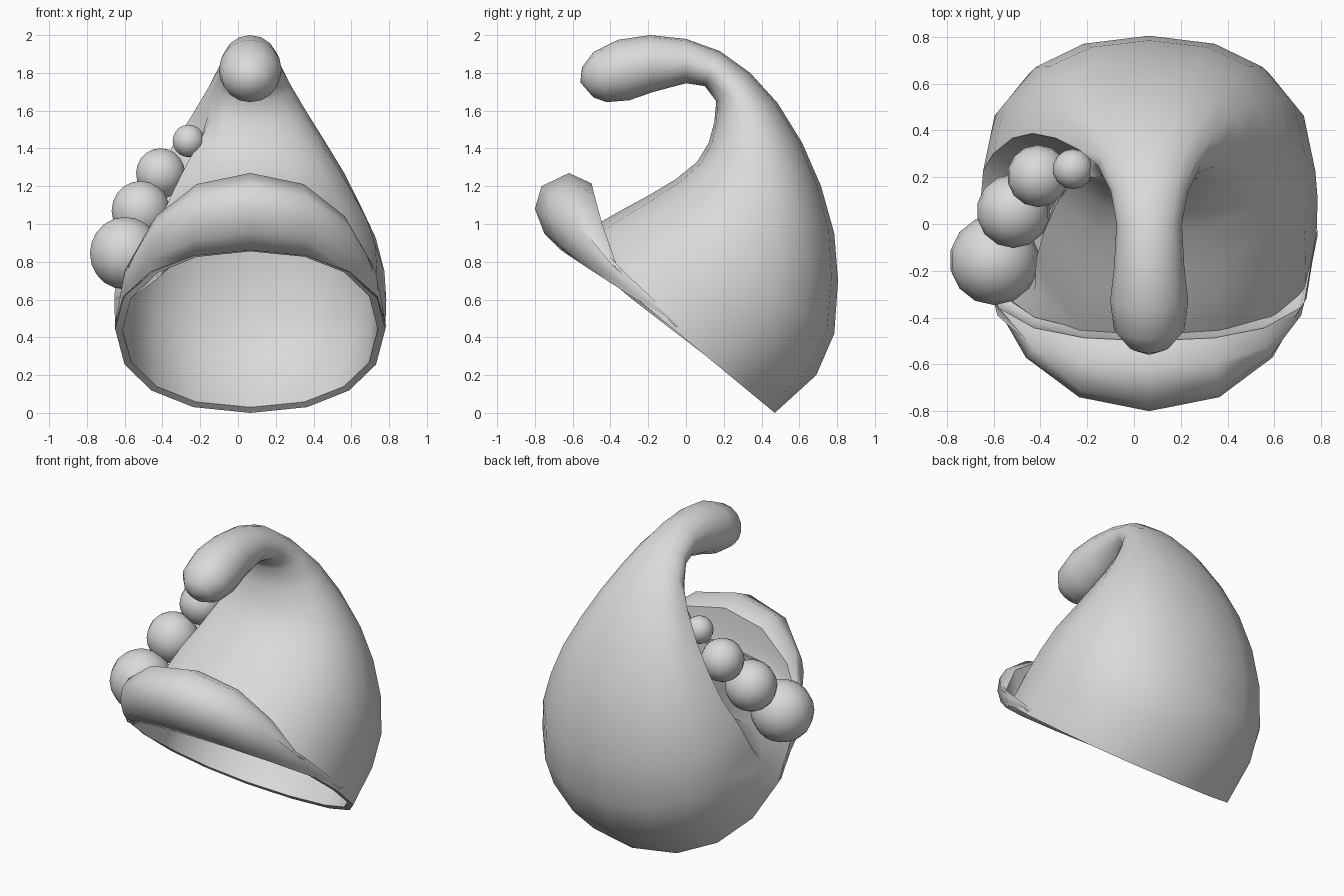
import bpy, bmesh, math

if "Cube" in bpy.data.objects:
    bpy.data.objects.remove(bpy.data.objects["Cube"])

CX = 0.065   # centre line of the hat
SEG = 16

grey = bpy.data.materials.new("light_grey")
grey.diffuse_color = (0.7, 0.7, 0.7, 1)
grey.use_nodes = True
grey.node_tree.nodes["Principled BSDF"].inputs["Base Color"].default_value = grey.diffuse_color


def power(v, e):
    return math.copysign(abs(v) ** e, v) if abs(v) > 1e-6 else 0.0


def finish(name, bm, angle=40, wall=0):
    bmesh.ops.recalc_face_normals(bm, faces=bm.faces)
    mesh = bpy.data.meshes.new(name)
    bm.to_mesh(mesh)
    bm.free()
    mesh.materials.append(grey)
    ob = bpy.data.objects.new(name, mesh)
    bpy.context.collection.objects.link(ob)
    bpy.ops.object.select_all(action='DESELECT')
    ob.select_set(True)
    bpy.context.view_layer.objects.active = ob
    if wall:
        mod = ob.modifiers.new("wall", 'SOLIDIFY')
        mod.thickness = wall
        mod.offset = -1
        bpy.ops.object.modifier_apply(modifier="wall")
    bpy.ops.object.shade_smooth_by_angle(angle=math.radians(angle))
    return ob


# Hat cone: each ring is (front y, front z, back y, back z, half width)
rings = [
    (-0.60, 0.885, 0.47, 0.00, 0.715), (-0.47, 1.00, 0.69, 0.20, 0.72),
    (-0.33, 1.08, 0.785, 0.42, 0.71), (-0.20, 1.15, 0.805, 0.70, 0.665),
    (-0.05, 1.24, 0.785, 0.95, 0.585), (0.06, 1.33, 0.715, 1.20, 0.50),
    (0.12, 1.43, 0.615, 1.43, 0.40), (0.15, 1.54, 0.485, 1.64, 0.30),
    (0.16, 1.65, 0.34, 1.80, 0.22), (0.10, 1.73, 0.18, 1.915, 0.165),
    (0.00, 1.745, 0.00, 1.98, 0.14), (-0.17, 1.70, -0.19, 2.00, 0.15),
    (-0.30, 1.655, -0.36, 1.975, 0.167), (-0.42, 1.645, -0.49, 1.91, 0.15),
    (-0.49, 1.67, -0.55, 1.83, 0.09),
]
# Groove on the left side that holds the beads: ring -> depth factor
groove = {1: 0.78, 2: 0.62, 3: 0.6, 4: 0.6, 5: 0.6, 6: 0.65, 7: 0.8}

bm = bmesh.new()
loops = []
for i, (fy, fz, by, bz, w) in enumerate(rings):
    cy, cz = (fy + by) / 2, (fz + bz) / 2
    e = 0.9 if i < 8 else 1.0
    loop = []
    for k in range(SEG):
        a = 2 * math.pi * k / SEG
        r = 1.0
        if i in groove and k == 7:
            r = groove[i]
        if i in groove and k == 6:
            r = 0.93
        c, s = r * power(math.cos(a), e), r * power(math.sin(a), e)
        loop.append(bm.verts.new((CX + w * c, cy + (fy - cy) * s, cz + (fz - cz) * s)))
    loops.append(loop)
for a, b in zip(loops, loops[1:]):
    for k in range(SEG):
        n = (k + 1) % SEG
        bm.faces.new((a[k], a[n], b[n], b[k]))
tip = bm.verts.new((CX, -0.56, 1.75))
for k in range(SEG):
    bm.faces.new((loops[-1][k], loops[-1][(k + 1) % SEG], tip))
finish("hat_cone", bm, 45, 0.04)

# Turned-up brim: section points (y, z, half width, y exponent) at the middle,
# all tapering to the rim at both sides
section = [
    (-0.60, 0.865, 0.70, 0.85), (-0.66, 0.86, 0.725, 0.9),
    (-0.75, 0.95, 0.725, 0.97), (-0.80, 1.08, 0.725, 1.0),
    (-0.765, 1.20, 0.71, 0.9), (-0.62, 1.27, 0.685, 0.5),
    (-0.50, 1.215, 0.675, 0.36), (-0.49, 1.08, 0.67, 0.38),
    (-0.47, 0.98, 0.67, 0.5),
]
ANCHOR_Y, ANCHOR_Z = -0.02, 0.455
bm = bmesh.new()
cuts = []
for k in range(9):
    a = math.pi * k / 8
    s, c = abs(math.sin(a)), math.cos(a)
    cut = []
    for y, z, w, e in section:
        t = s if s > 0.01 else 0.0005
        w_side = w + (0.72 - w) * (1 - s) ** 2   # ends meet the rim
        cut.append(bm.verts.new((CX + w_side * power(c, 0.92),
                                 ANCHOR_Y + (y - ANCHOR_Y) * t ** e,
                                 ANCHOR_Z + (z - ANCHOR_Z) * t ** 0.95)))
    cuts.append(cut)
n = len(section)
for a, b in zip(cuts, cuts[1:]):
    for j in range(n):
        m = (j + 1) % n
        bm.faces.new((a[j], a[m], b[m], b[j]))
bm.faces.new(cuts[0])
bm.faces.new(cuts[-1])
finish("turned_up_brim", bm, 55)

# Row of beads along the groove, large to small
beads = [
    (-0.597, -0.155, 0.845, 0.192), (-0.515, 0.055, 1.07, 0.158),
    (-0.41, 0.205, 1.268, 0.133), (-0.262, 0.235, 1.44, 0.086),
]
for i, (x, y, z, r) in enumerate(beads):
    bm = bmesh.new()
    bmesh.ops.create_uvsphere(bm, u_segments=14, v_segments=10, radius=r)
    bmesh.ops.translate(bm, verts=bm.verts, vec=(x, y, z))
    finish(f"bead_{i + 1}", bm, 60)
